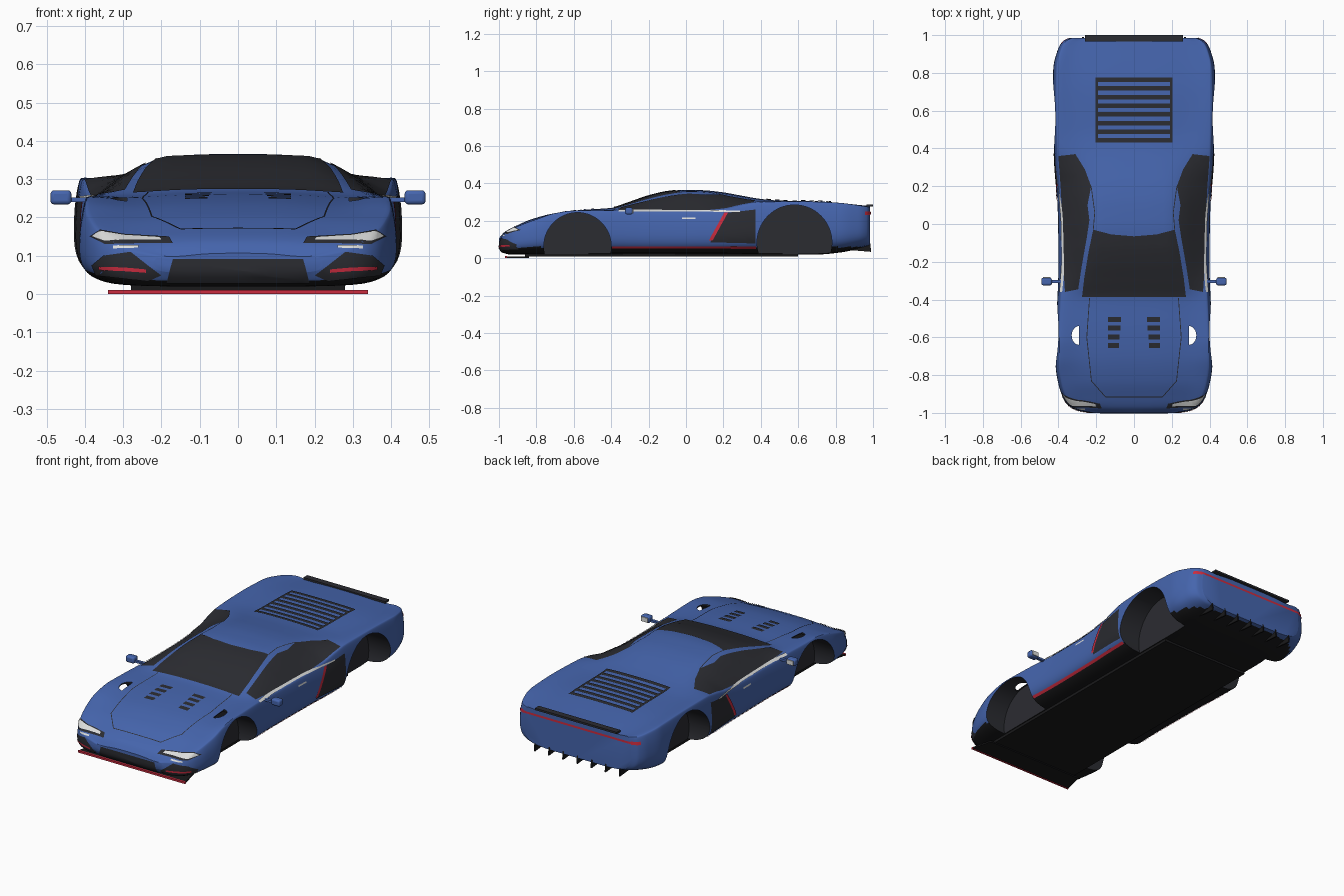
import bpy, bmesh, math
from mathutils import Vector
from mathutils.bvhtree import BVHTree

old = bpy.data.objects.get("Cube")
if old:
    bpy.data.objects.remove(old, do_unlink=True)


def material(name, rgb):
    m = bpy.data.materials.new(name)
    m.use_nodes = True
    m.diffuse_color = (*rgb, 1)
    m.node_tree.nodes["Principled BSDF"].inputs["Base Color"].default_value = (*rgb, 1)
    return m


BLUE = material("blue_paint", (.06, .13, .42))
DARK = material("dark_trim", (.024, .025, .031))
BLACK = material("black_floor", (.01, .01, .011))
RED = material("red_accent", (.6, .025, .05))
PALE = material("pale_lens", (.72, .73, .72))


def add_object(name, bm, *mats):
    mesh = bpy.data.meshes.new(name)
    bm.to_mesh(mesh)
    bm.free()
    ob = bpy.data.objects.new(name, mesh)
    bpy.context.collection.objects.link(ob)
    for m in mats:
        mesh.materials.append(m)
    return ob


def smooth(ob, angle=35):
    bpy.ops.object.select_all(action='DESELECT')
    ob.select_set(True)
    bpy.context.view_layer.objects.active = ob
    bpy.ops.object.shade_smooth_by_angle(angle=math.radians(angle))


def curve_at(keys, y):
    """Monotone smooth interpolation through (y, value) keys."""
    if y <= keys[0][0]:
        return keys[0][1]
    if y >= keys[-1][0]:
        return keys[-1][1]
    slopes = [(b[1] - a[1]) / (b[0] - a[0]) for a, b in zip(keys, keys[1:])]
    tangents = [slopes[0]]
    for a, b in zip(slopes, slopes[1:]):
        tangents.append(2 * a * b / (a + b) if a * b > 0 else 0)
    tangents.append(slopes[-1])
    i = max(k for k in range(len(slopes)) if keys[k][0] <= y)
    (a, va), (b, vb) = keys[i], keys[i + 1]
    d = b - a
    t = (y - a) / d
    s = t * t * (3 - 2 * t)
    return (va + (vb - va) * s + d * t * (1 - t) ** 2 * tangents[i]
            - d * t * t * (1 - t) * tangents[i + 1])


# Body curves along the length: width, underside, shoulder, centre line, roof width
WIDTH = [(-1, .22), (-.985, .3), (-.96, .345), (-.92, .375), (-.85, .4), (-.75, .415),
         (-.55, .412), (-.2, .4), (.1, .405), (.35, .422), (.7, .43), (.82, .428),
         (.92, .405), (.97, .375), (.985, .34)]
UNDER = [(-1, .055), (-.98, .03), (-.94, .02), (.7, .02), (.82, .03), (.985, .065)]
SHOULDER = [(-1, .1), (-.96, .14), (-.9, .172), (-.8, .21), (-.7, .243), (-.6, .257),
            (-.4, .257), (-.2, .25), (0, .25), (.2, .264), (.3, .287), (.4, .303),
            (.6, .306), (.8, .3), (.985, .276)]
CENTRE = [(-1, .107), (-.97, .14), (-.91, .172), (-.83, .207), (-.7, .241), (-.55, .259),
          (-.4, .269), (-.3, .3), (-.2, .334), (-.1, .357), (0, .366), (.1, .363),
          (.2, .352), (.3, .334), (.4, .317), (.5, .308), (.7, .304), (.985, .279)]
ROOF = [(-.8, .27), (-.38, .28), (-.2, .245), (-.05, .228), (.2, .23), (.45, .28), (.7, .33)]


def half_section(y):
    w, low, sh, top, roof = (curve_at(k, y) for k in (WIDTH, UNDER, SHOULDER, CENTRE, ROOF))
    roof = min(roof, .74 * w)
    h = sh - low
    pts = [(0, low), (.72 * w, low), (.92 * w, low + .1 * h), (w, low + .3 * h),
           (w * .997, low + .7 * h), (.968 * w, sh - .008), (.945 * w, sh),
           (roof, top - .01), (roof * .5, top - .001), (0, top)]
    for _ in range(2):
        cut = [pts[0]]
        for (a, b), (c, d) in zip(pts, pts[1:]):
            cut += [(.75 * a + .25 * c, .75 * b + .25 * d), (.25 * a + .75 * c, .25 * b + .75 * d)]
        pts = cut + [pts[-1]]
    return pts


# Lofted body shell
bm = bmesh.new()
rings = []
STEPS = 110
for i in range(STEPS + 1):
    y = -.0075 - .9925 * math.cos(math.pi * i / STEPS)
    half = half_section(y)
    outline = half + [(-x, z) for x, z in half[-2:0:-1]]
    rings.append([bm.verts.new((x, y, z)) for x, z in outline])
for a, b in zip(rings, rings[1:]):
    for j in range(len(a)):
        k = (j + 1) % len(a)
        bm.faces.new((a[j], a[k], b[k], b[j]))
bm.faces.new(rings[0])
bm.faces.new(rings[-1])
bmesh.ops.recalc_face_normals(bm, faces=bm.faces)
for f in bm.faces:
    if f.normal.z < -.6 and f.calc_center_median().z < .06:
        f.material_index = 1
surface = BVHTree.FromBMesh(bm)
body = add_object("body_shell", bm, BLUE, BLACK)


def prism(name, outline, axis, depth, mat):
    """Extrude a closed 3D outline along an axis vector."""
    bm = bmesh.new()
    face = bm.faces.new([bm.verts.new(p) for p in outline])
    out = bmesh.ops.extrude_face_region(bm, geom=[face])
    moved = [g for g in out["geom"] if isinstance(g, bmesh.types.BMVert)]
    bmesh.ops.translate(bm, verts=moved, vec=Vector(axis) * depth)
    bmesh.ops.recalc_face_normals(bm, faces=bm.faces)
    return add_object(name, bm, mat)


def cut_body(cutter):
    mod = body.modifiers.new("cut", 'BOOLEAN')
    mod.operation, mod.solver, mod.object = 'DIFFERENCE', 'EXACT', cutter
    mod.material_mode = 'TRANSFER'
    bpy.context.view_layer.objects.active = body
    bpy.ops.object.modifier_apply(modifier=mod.name)
    bpy.data.objects.remove(cutter, do_unlink=True)


# Wheel wells and the small fender openings above the front ones
for s in (1, -1):
    for cy, cz, r in ((-.58, .064, .18), (.58, .085, .2)):
        ring = [(s * .285, cy + r * math.cos(a * math.tau / 64), cz + r * math.sin(a * math.tau / 64))
                for a in range(64)]
        cut_body(prism("well_cutter", ring, (s, 0, 0), .3, DARK))
    moon = [(s * (.29 + .04 * math.sin(a * math.pi / 12)), -.59 - .05 * math.cos(a * math.pi / 12), .2)
            for a in range(13)]
    cut_body(prism("fender_cutter", moon, (0, 0, 1), .1, DARK))
smooth(body)

VIEWS = {
    "top": lambda u, v, s: ((s * u, v, 2), (0, 0, -1)),
    "front": lambda u, v, s: ((s * u, -2, v), (0, 1, 0)),
    "back": lambda u, v, s: ((s * u, 2, v), (0, -1, 0)),
    "side": lambda u, v, s: ((s * 2, u, v), (-s, 0, 0)),
}


def plate(name, pts, view, mat, lift=.003, both=True):
    """Lay a thin flat outline onto the body, seen along one axis."""
    for s in (1, -1) if both else (1,):
        bm = bmesh.new()
        bm.faces.new([bm.verts.new((u, v, 0)) for u, v in pts])
        bmesh.ops.triangulate(bm, faces=bm.faces)
        for axis in (0, 1):
            lo, hi = min(p[axis] for p in pts), max(p[axis] for p in pts)
            n = int((hi - lo) / .018) + 1
            for k in range(1, n):
                co, no = Vector(), Vector()
                co[axis], no[axis] = lo + (hi - lo) * k / n, 1
                bmesh.ops.bisect_plane(bm, geom=bm.verts[:] + bm.edges[:] + bm.faces[:],
                                       plane_co=co, plane_no=no)
        for v in bm.verts:
            origin, ray = VIEWS[view](v.co.x, v.co.y, s)
            hit, normal, _, _ = surface.ray_cast(Vector(origin), Vector(ray))
            if hit is None:
                hit, normal, _, _ = surface.find_nearest(Vector(origin) + Vector(ray))
            v.co = hit + normal * lift
        bm.normal_update()
        if sum(f.normal.dot(Vector(ray)) * f.calc_area() for f in bm.faces) > 0:
            bmesh.ops.reverse_faces(bm, faces=bm.faces)
        side = ("_left" if s > 0 else "_right") if both else ""
        smooth(add_object(name + side, bm, mat))


def bar(u0, u1, v0, v1):
    return [(u0, v0), (u1, v0), (u1, v1), (u0, v1)]


def seam(name, path, view, mat, width=.003):
    for a, b in zip(path, path[1:]):
        a, b = Vector(a), Vector(b)
        n = (b - a).orthogonal().normalized() * width
        plate(name, [a + n, b + n, b - n, a - n], view, mat)


# Glass
shield = [(.275, -.385), (.262, -.28), (.24, -.15), (.215, -.03), (.12, -.055)]
plate("windshield", shield + [(0, -.065)] + [(-x, y) for x, y in shield[::-1]], "top", DARK, both=False)
plate("side_window", [(.365, -.36), (.295, -.345), (.275, -.22), (.25, -.08), (.235, .02), (.245, .1),
                      (.226, .2), (.26, .29), (.31, .37), (.4, .36), (.387, .2), (.376, 0), (.374, -.2)],
      "top", DARK)
seam("roof_seam", [(.215, -.03), (.207, .06), (.226, .2)], "top", DARK, .002)

# Bonnet seam, bonnet vents and engine louvres
seam("bonnet_seam", [(0, -.915), (.15, -.915), (.225, -.83), (.25, -.6), (.235, -.39)], "top", DARK, .002)
for i in range(4):
    y = -.505 - .046 * i
    plate(f"bonnet_vent_{i}", bar(.068 + .004 * i, .138, y - .013, y + .013), "top", DARK)
for i in range(8):
    y = .442 + .046 * i
    plate(f"engine_louvre_{i}", bar(-.2, .2, y - .012, y + .012), "top", DARK, .005, False)
plate("louvre_rail", bar(.19, .203, .43, .776), "top", DARK, .004)

# Headlights, lower intakes and grille
plate("headlight_surround", [(.385, .15), (.36, .166), (.3, .155), (.18, .148), (.17, .131), (.345, .13)],
      "front", DARK)
plate("headlight_lens", [(.378, .15), (.36, .162), (.3, .152), (.205, .146), (.2, .138), (.345, .138)],
      "front", PALE, .005)
plate("lower_lamp", bar(.26, .325, .119, .126), "front", PALE)
plate("corner_intake", [(.2, .05), (.235, .035), (.37, .05), (.38, .075), (.35, .1), (.28, .11), (.235, .075)],
      "front", DARK)
plate("intake_accent", [(.24, .057), (.24, .065), (.3, .07), (.36, .072), (.36, .064)], "front", RED, .005)
plate("front_grille", [(-.17, .092), (.17, .092), (.187, .03), (-.187, .03)], "front", DARK, both=False)

# Side details
plate("belt_trim", bar(-.36, .29, .247, .255), "side", PALE, .005)
plate("side_intake", [(.225, .243), (.372, .26), (.372, .08), (.13, .086)], "side", DARK)
plate("intake_slash", [(.205, .243), (.225, .243), (.142, .095), (.122, .095)], "side", RED, .005)
plate("door_handle", bar(-.02, .05, .209, .218), "side", PALE)
plate("sill_stripe", bar(-.395, .375, .053, .064), "side", RED)
plate("tail_stripe", bar(-.37, .37, .236, .248), "back", RED, both=False)
plate("tail_stripe_end", bar(.955, .983, .232, .25), "side", RED)


def box(name, x0, x1, y0, y1, z0, z1, mat, bevel=0):
    ob = prism(name, [(x0, y0, z0), (x1, y0, z0), (x1, y1, z0), (x0, y1, z0)], (0, 0, 1), z1 - z0, mat)
    if bevel:
        mod = ob.modifiers.new("round", 'BEVEL')
        mod.width, mod.segments = bevel, 3
        smooth(ob, 40)
    return ob


# Floor, splitter, tail lip and diffuser
box("floor_panel", -.28, .28, -.86, .6, .008, .024, BLACK)
prism("front_splitter", [(-.34, -.96, .002), (.34, -.96, .002), (.31, -.84, .002), (-.31, -.84, .002)],
      (0, 0, 1), .008, BLACK)
box("splitter_edge", -.34, .34, -.968, -.958, 0, .011, RED)
box("tail_lip", -.26, .26, .965, 1, .277, .288, DARK)
for i in range(7):
    x = -.27 + .09 * i
    prism(f"diffuser_fin_{i}", [(x - .004, .86, .045), (x - .004, .99, .034), (x - .004, .985, .08)],
          (1, 0, 0), .008, BLACK)

# Door mirrors
for s, side in ((1, "left"), (-1, "right")):
    x0, x1 = sorted((s * .435, s * .49))
    box("mirror_housing_" + side, x0, x1, -.325, -.285, .234, .271, BLUE, .01)
    box("mirror_glass_" + side, x0 + .008, x1 - .008, -.286, -.281, .24, .265, PALE)
    x0, x1 = sorted((s * .38, s * .44))
    box("mirror_arm_" + side, x0, x1, -.313, -.297, .24, .252, BLUE)
